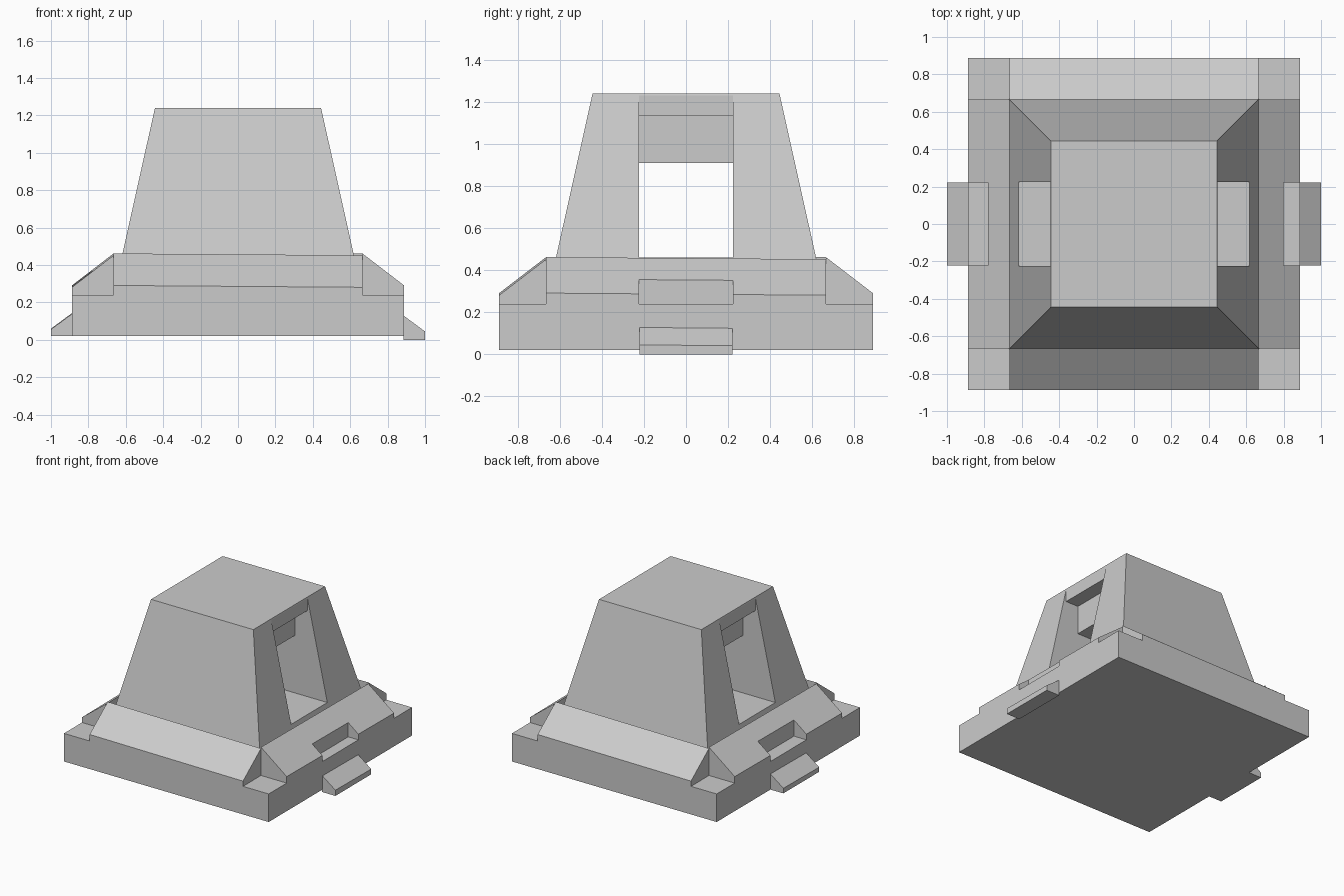
import bpy, bmesh
from math import pi, sqrt
from mathutils import Matrix

if "Cube" in bpy.data.objects:
    bpy.data.objects.remove(bpy.data.objects["Cube"])


def finish(bm, name):
    bmesh.ops.recalc_face_normals(bm, faces=bm.faces)
    me = bpy.data.meshes.new(name)
    bm.to_mesh(me)
    bm.free()
    ob = bpy.data.objects.new(name, me)
    bpy.context.collection.objects.link(ob)
    return ob


def prism(name, profile, half, tilt=0.0, base=0.0, turn=0.0):
    """Extrude an x-z profile along y; points above base drop by tilt at +y."""
    bm = bmesh.new()
    ends = []
    for s in (-1, 1):
        ends.append([bm.verts.new((x, s * half, z - (s * tilt if z > base else 0)))
                     for x, z in profile])
    bm.faces.new(ends[0])
    bm.faces.new(ends[1][::-1])
    n = len(profile)
    for i in range(n):
        j = (i + 1) % n
        bm.faces.new((ends[0][i], ends[0][j], ends[1][j], ends[1][i]))
    bm.transform(Matrix.Rotation(turn, 4, 'Z'))
    return finish(bm, name)


def rect(x0, x1, z0, z1):
    return [(x0, z0), (x1, z0), (x1, z1), (x0, z1)]


def cut(target, cutter):
    mod = target.modifiers.new("cut", 'BOOLEAN')
    mod.operation = 'DIFFERENCE'
    mod.solver = 'EXACT'
    mod.object = cutter
    cutter.hide_render = True
    cutter.hide_viewport = True


# Base slab
prism("base_slab", rect(-0.888, 0.888, 0.02, 0.24), 0.888)

# Tapered tower
bm = bmesh.new()
bmesh.ops.create_cone(bm, cap_ends=True, segments=4, radius1=0.667 * sqrt(2),
                      radius2=0.444 * sqrt(2), depth=1.0)
bm.transform(Matrix.Translation((0, 0, 0.74)) @ Matrix.Rotation(pi / 4, 4, 'Z'))
tower = finish(bm, "tower")

# Stepped tunnel running through the tower from side to side
half = [(1, 0.46), (1, 1.3), (0.446, 1.3), (0.446, 1.135), (0.336, 1.135), (0.336, 0.91)]
tunnel = prism("tunnel_cutter", half + [(-x, z) for x, z in reversed(half)], 0.224)
cut(tower, tunnel)

# Four slightly tilted sloping skirts; the two side ones are notched
skirt = [(0.665, 0.24), (0.888, 0.24), (0.888, 0.286), (0.665, 0.457)]
for side, k in (("right", 0), ("back", 1), ("left", 2), ("front", 3)):
    ob = prism(side + "_skirt", skirt, 0.665, 0.005, 0.24, k * pi / 2)
    if side in ("left", "right"):
        inner = 0.80 if side == "right" else 0.78
        cut(ob, prism(side + "_notch_cutter", rect(inner, 1.1, 0.1, 0.6), 0.223,
                      turn=k * pi / 2))

# Small wedge tabs low on each side
for side, k, low, up in (("right", 0, 0.0, 0.0), ("left", 2, 0.02, 0.015)):
    tab = [(0.885, low), (1.0, low), (1.0, 0.043 + up), (0.885, 0.128 + up)]
    prism(side + "_tab", tab, 0.222, 0.002, low, k * pi / 2)
